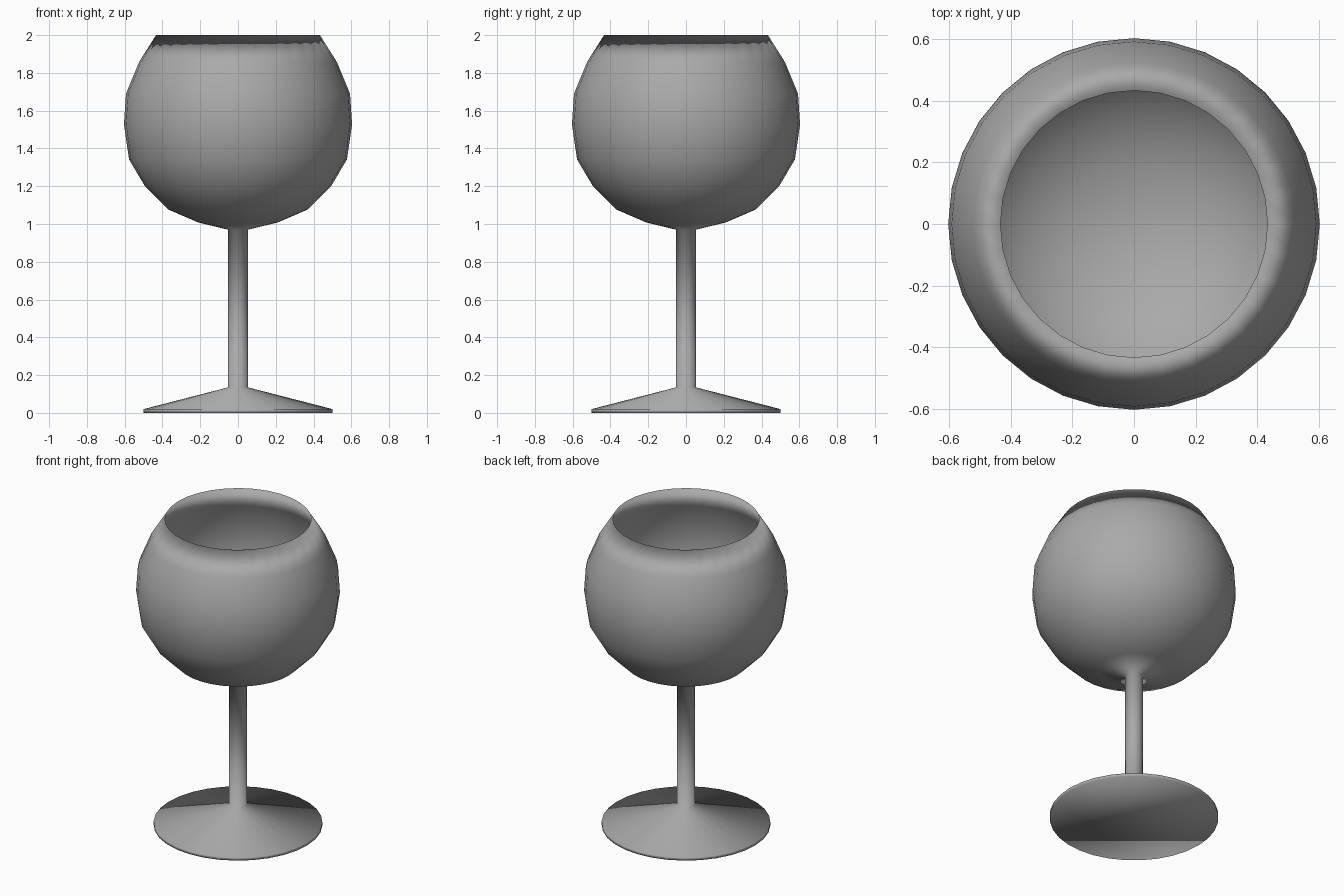
import bpy
import bmesh
from math import cos, sin, tau

cube = bpy.data.objects.get("Cube")
if cube:
    bpy.data.objects.remove(cube, do_unlink=True)

SIDES = 32

# Single grey material
grey = bpy.data.materials.new("plain grey")
grey.use_nodes = True
color = (0.4, 0.4, 0.4, 1.0)
grey.diffuse_color = color
for node in grey.node_tree.nodes:
    if node.type == 'BSDF_PRINCIPLED':
        node.inputs["Base Color"].default_value = color

# Profile as (radius, height): foot and stem, then the bowl up to the rim
foot_and_stem = [(0.5, 0), (0.5, 0.02), (0.053, 0.135), (0.053, 0.97)]
bowl = [(0.21, 1.008), (0.37, 1.077), (0.492, 1.199), (0.577, 1.342),
        (0.604, 1.528), (0.593, 1.69), (0.524, 1.857)]
rim = [(0.434, 2.0)]

# The inner wall is the bowl shrunk slightly about its middle
THIN, MIDDLE = 0.975, 1.53
inner = [(r * THIN, MIDDLE + (z - MIDDLE) * THIN) for r, z in reversed(bowl)]
profile = foot_and_stem + bowl + rim + inner


def ring(bm, radius, height):
    return [bm.verts.new((radius * cos(tau * i / SIDES),
                          radius * sin(tau * i / SIDES), height))
            for i in range(SIDES)]


bm = bmesh.new()
rings = [ring(bm, r, z) for r, z in profile]

# Walls between neighbouring rings
for low, high in zip(rings, rings[1:]):
    for i in range(SIDES):
        j = (i + 1) % SIDES
        bm.faces.new((low[i], low[j], high[j], high[i]))

# Flat underside of the foot
bm.faces.new(list(reversed(rings[0])))

# Closed floor inside the bowl
floor = bm.verts.new((0, 0, 0.985))
last = rings[-1]
for i in range(SIDES):
    bm.faces.new((last[i], last[(i + 1) % SIDES], floor))

for face in bm.faces:
    face.smooth = True
bmesh.ops.recalc_face_normals(bm, faces=bm.faces[:])

mesh = bpy.data.meshes.new("stemmed_glass")
bm.to_mesh(mesh)
bm.free()
mesh.materials.append(grey)
glass = bpy.data.objects.new("stemmed_glass", mesh)
bpy.context.collection.objects.link(glass)
